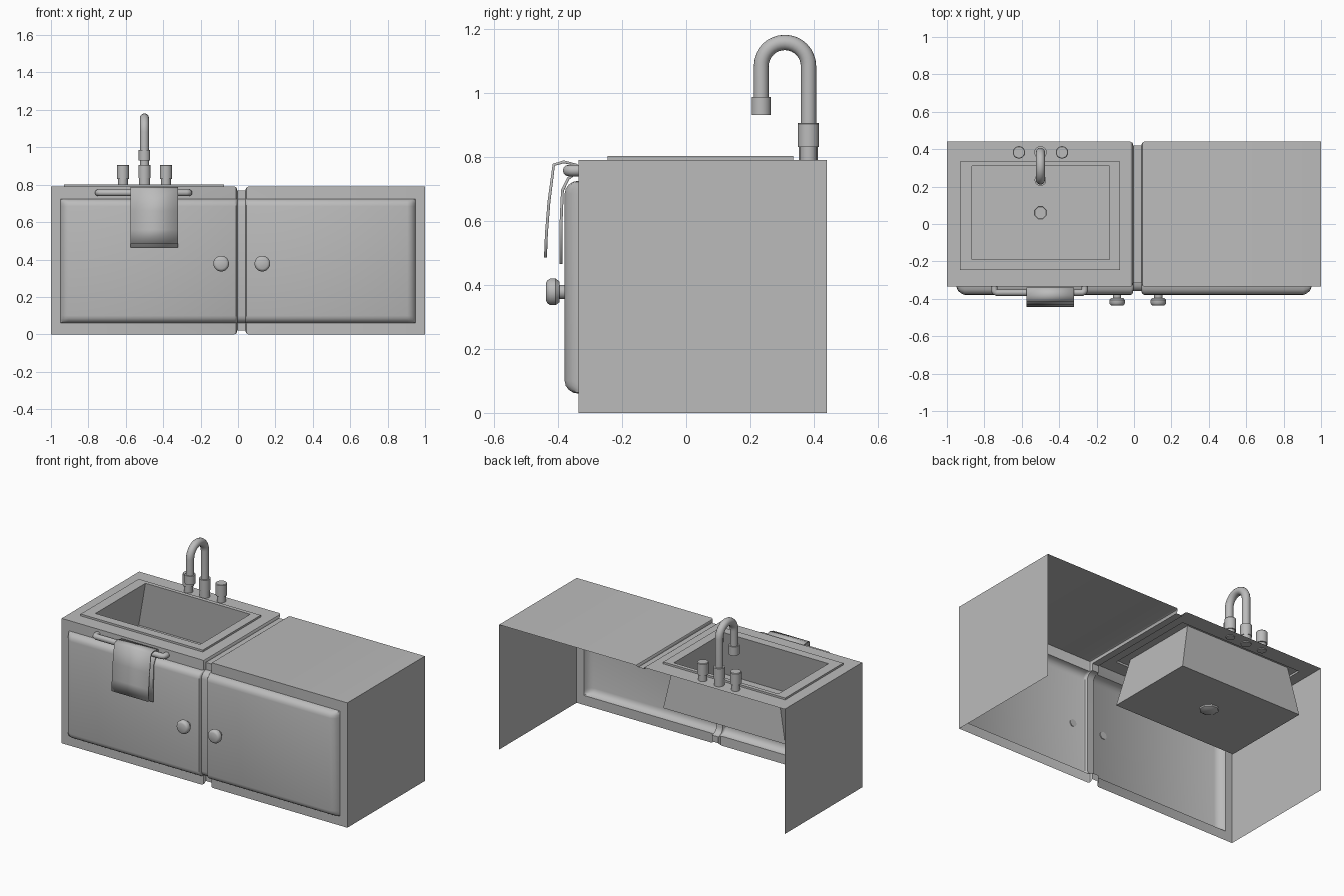
import bpy, bmesh, math
from mathutils import Vector

cube = bpy.data.objects.get("Cube")
if cube:
    bpy.data.objects.remove(cube, do_unlink=True)

grey = bpy.data.materials.new("plain_grey")
grey.use_nodes = True
GREY = (0.5, 0.5, 0.5, 1)
grey.diffuse_color = GREY
grey.node_tree.nodes["Principled BSDF"].inputs["Base Color"].default_value = GREY

# Cabinet limits
FRONT, BACK, TOP = -0.335, 0.44, 0.79
GROOVE_X = 0.018
SINK_X, TAP_Y = -0.5, 0.383


def finish(name, bm, angle=35):
    bmesh.ops.remove_doubles(bm, verts=bm.verts, dist=0.0001)
    bmesh.ops.recalc_face_normals(bm, faces=bm.faces)
    mesh = bpy.data.meshes.new(name)
    bm.to_mesh(mesh)
    bm.free()
    mesh.materials.append(grey)
    ob = bpy.data.objects.new(name, mesh)
    bpy.context.collection.objects.link(ob)
    bpy.ops.object.select_all(action='DESELECT')
    ob.select_set(True)
    bpy.context.view_layer.objects.active = ob
    bpy.ops.object.shade_smooth_by_angle(angle=math.radians(angle))
    return ob


def loft(bm, rings, closed=True, skip=lambda i, j: False):
    rows = [[bm.verts.new(p) for p in ring] for ring in rings]
    n = len(rows[0])
    for i in range(len(rows) - 1):
        for j in range(n if closed else n - 1):
            if not skip(i, j):
                k = (j + 1) % n
                bm.faces.new((rows[i][j], rows[i][k], rows[i + 1][k], rows[i + 1][j]))
    return rows


def lathe(name, profile, origin, axis=(0, 0, 1), sides=24):
    """Turn (radius, distance) points about an axis, capping both ends."""
    bm = bmesh.new()
    turn = Vector((0, 0, 1)).rotation_difference(Vector(axis))
    rings = []
    for r, h in profile:
        ring = []
        for s in range(sides):
            a = math.tau * (s + 0.5) / sides
            ring.append(Vector(origin) + turn @ Vector((r * math.cos(a), r * math.sin(a), h)))
        rings.append(ring)
    rows = loft(bm, rings)
    bm.faces.new(rows[0])
    bm.faces.new(rows[-1])
    return finish(name, bm)


def tube(name, points, radius, sides=16):
    """Sweep a circle along a path lying in one plane."""
    bm = bmesh.new()
    pts = [Vector(p) for p in points]
    normal = (pts[1] - pts[0]).cross(pts[-1] - pts[0]).normalized()
    rings = []
    for i, p in enumerate(pts):
        ahead = (pts[min(i + 1, len(pts) - 1)] - p).normalized()
        behind = (p - pts[max(i - 1, 0)]).normalized()
        side = normal.cross((ahead + behind).normalized())
        rings.append([p + radius * (math.cos(math.tau * s / sides) * side
                                    + math.sin(math.tau * s / sides) * normal)
                      for s in range(sides)])
    rows = loft(bm, rings)
    bm.faces.new(rows[0])
    bm.faces.new(rows[-1])
    return finish(name, bm, 50)


# Cabinet shell: one section swept sideways, with raised doors and a centre groove
def section(x, inset, depth):
    y = FRONT + inset
    arc = [math.pi / 2 * i / 4 for i in range(5)]
    upper = [(y - depth * math.sin(a), 0.725 - 0.04 * (1 - math.cos(a))) for a in arc]
    lower = [(y - depth * math.sin(a), 0.06 + 0.04 * (1 - math.cos(a))) for a in reversed(arc)]
    pts = [(BACK - inset, TOP - inset), (y, TOP - inset)] + upper + lower + [(y, inset)]
    return [(x, py, pz) for py, pz in pts]


DOOR = 0.044
outer = [(1, 0), (0.95, 0), (0.942, 0.02), (0.925, 0.036), (0.905, DOOR)]
groove = [(0.037, 0), (0.028, 0.004), (0.024, 0.011), (0.022, 0.02)]
stations = [(-x, 0, d) for x, d in outer] + [(GROOVE_X - x, i, DOOR) for x, i in groove]
stations += [(GROOVE_X + x, i, DOOR) for x, i in reversed(groove)]
stations += [(x, 0, d) for x, d in reversed(outer)]

bm = bmesh.new()
loft(bm, [section(*s) for s in stations], closed=False,
     skip=lambda i, j: j == 0 and i < len(outer))
for x in (-1, 1):
    bm.faces.new([bm.verts.new((x, y, z)) for y, z in
                  ((FRONT, 0), (BACK, 0), (BACK, TOP), (FRONT, TOP))])
finish("cabinet_shell", bm)


# Sink worktop: flat counter, raised rim and a basin that widens downwards
def rect(x0, x1, y0, y1, z):
    return [(x0, y0, z), (x1, y0, z), (x1, y1, z), (x0, y1, z)]


rim = (-0.93, -0.075, -0.245, 0.335)
opening = (-0.865, -0.132, -0.19, 0.31)
bm = bmesh.new()
rows = loft(bm, [rect(-1, GROOVE_X - groove[0][0], FRONT, BACK, TOP), rect(*rim, TOP),
                 rect(*rim, 0.802), rect(*opening, 0.802), rect(*rim, 0.51)])
bm.faces.new(rows[-1])
finish("sink_basin", bm)

lathe("drain", [(0.035, 0.49), (0.055, 0.5), (0.055, 0.515), (0.035, 0.515), (0.03, 0.505)],
      (SINK_X, 0.06, 0), sides=8)

# Tap: base, collar, curved spout and nozzle
lathe("tap_base", [(0.03, 0.785), (0.03, 0.835), (0.033, 0.835), (0.033, 0.905), (0.024, 0.905)],
      (SINK_X, TAP_Y, 0))
BEND, BEND_Z = 0.074, 1.083
path = [(SINK_X, TAP_Y, 0.88)]
for i in range(17):
    a = math.pi * i / 16
    path.append((SINK_X, TAP_Y - BEND + BEND * math.cos(a), BEND_Z + BEND * math.sin(a)))
path.append((SINK_X, TAP_Y - 2 * BEND, 0.96))
tube("tap_spout", path, 0.024)
lathe("tap_nozzle", [(0.031, 0.93), (0.031, 0.986), (0.024, 0.986)], (SINK_X, TAP_Y - 2 * BEND, 0))

# Tap handles
for name, x in (("right_tap_handle", -0.615), ("left_tap_handle", -0.385)):
    lathe(name, [(0.026, 0.785), (0.026, 0.83), (0.033, 0.83), (0.033, 0.902), (0.03, 0.906)],
          (x, TAP_Y, 0))

# Door knobs
knob = [(0.022, -0.005), (0.022, 0.016), (0.032, 0.016), (0.042, 0.028), (0.042, 0.045),
        (0.036, 0.054), (0.028, 0.058)]
for name, x in (("right_door_knob", -0.09), ("left_door_knob", 0.13)):
    lathe(name, knob, (x, FRONT - DOOR, 0.378), (0, -1, 0))

# Towel bar with bent ends
BAR_Z = 0.757
half = [(0.242, FRONT + 0.005), (0.242, -0.354), (0.238, -0.362), (0.228, -0.367)]
path = [(-0.505 - x, y, BAR_Z) for x, y in half]
path += [(-0.505 + x, y, BAR_Z) for x, y in reversed(half)]
tube("towel_bar", path, 0.018, 12)

# Towel draped over the bar
drape = [(-0.439, 0.485), (-0.436, 0.56), (-0.428, 0.66), (-0.413, 0.775), (-0.382, 0.784),
         (-0.343, 0.775), (-0.345, 0.748), (-0.368, 0.732), (-0.386, 0.695), (-0.39, 0.6),
         (-0.39, 0.465)]
bm = bmesh.new()
loft(bm, [[(x, y, z) for y, z in drape] for x in (-0.575, -0.32)], closed=False)
towel = finish("towel", bm, 40)
thick = towel.modifiers.new("thickness", 'SOLIDIFY')
thick.thickness = 0.009
thick.offset = 0
